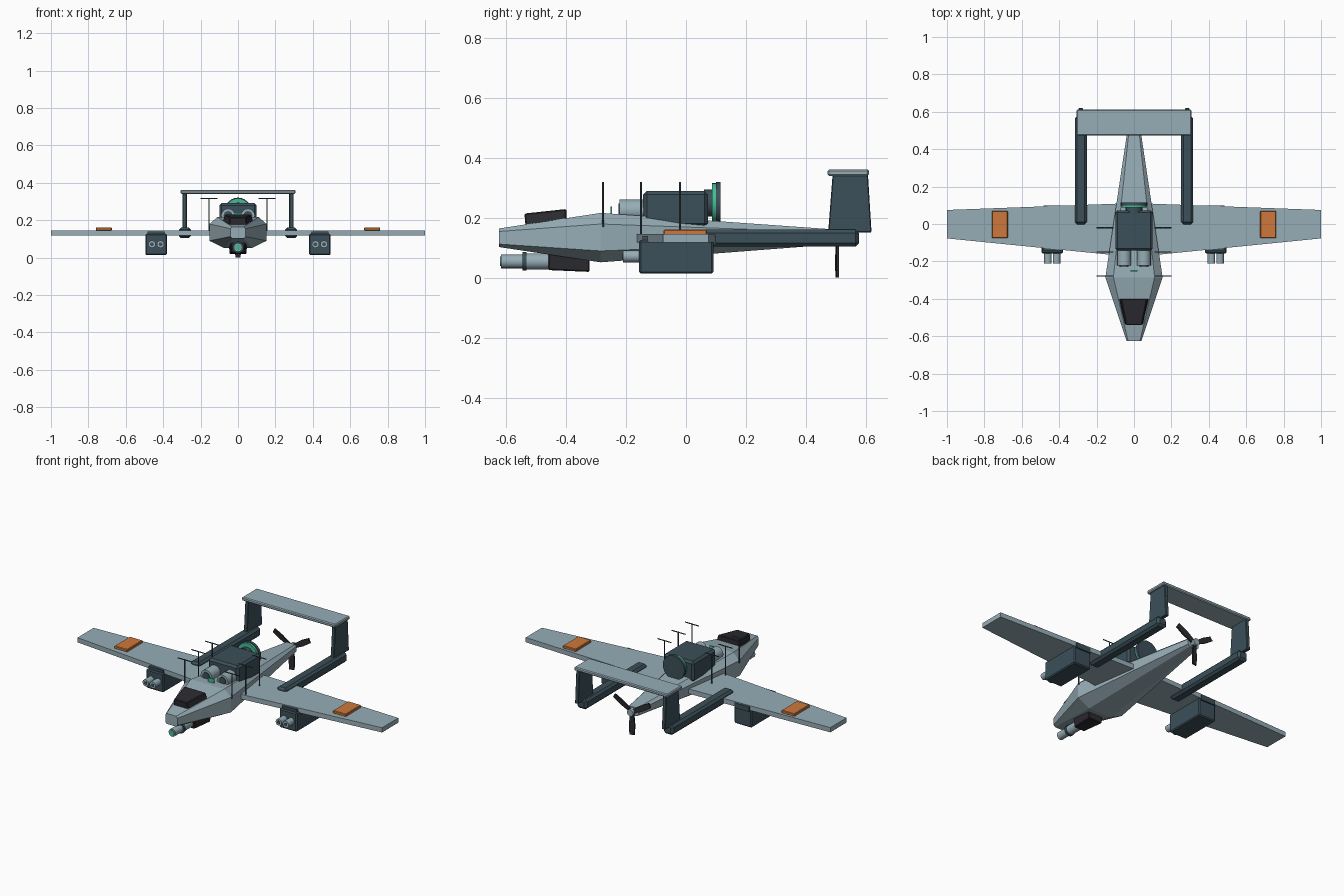
import bpy, bmesh, math
from mathutils import Matrix, Vector

if "Cube" in bpy.data.objects:
    bpy.data.objects.remove(bpy.data.objects["Cube"])


def material(name, rgb):
    m = bpy.data.materials.new(name)
    m.diffuse_color = (*rgb, 1)
    m.use_nodes = True
    m.node_tree.nodes["Principled BSDF"].inputs["Base Color"].default_value = m.diffuse_color
    return m


GREY = material("light_blue_grey", (0.31, 0.42, 0.47))
SLATE = material("dark_slate", (0.045, 0.08, 0.10))
BLACK = material("near_black", (0.024, 0.023, 0.03))
ORANGE = material("orange", (0.62, 0.19, 0.045))
GREEN = material("sensor_green", (0.06, 0.50, 0.30))


def finish(name, bm, mat, bevel=0, smooth=False):
    bmesh.ops.recalc_face_normals(bm, faces=bm.faces)
    me = bpy.data.meshes.new(name)
    bm.to_mesh(me)
    bm.free()
    me.materials.append(mat)
    ob = bpy.data.objects.new(name, me)
    bpy.context.collection.objects.link(ob)
    if bevel:
        mod = ob.modifiers.new("edge_bevel", 'BEVEL')
        mod.width, mod.segments = bevel, 1
    if smooth:
        bpy.context.view_layer.objects.active = ob
        ob.select_set(True)
        bpy.ops.object.shade_smooth_by_angle(angle=math.radians(35))
        ob.select_set(False)
    return ob


def loft(name, rings, mat, bevel=0):
    """Skin a list of closed rings of points and cap both ends."""
    bm = bmesh.new()
    vs = [[bm.verts.new(p) for p in r] for r in rings]
    n = len(vs[0])
    for a, b in zip(vs, vs[1:]):
        for i in range(n):
            bm.faces.new((a[i], a[(i + 1) % n], b[(i + 1) % n], b[i]))
    bm.faces.new(vs[0])
    bm.faces.new(vs[-1][::-1])
    return finish(name, bm, mat, bevel)


def box(name, x, y, z, mat, bevel=0):
    rings = [[(x[0], v, z[0]), (x[1], v, z[0]), (x[1], v, z[1]), (x[0], v, z[1])] for v in y]
    return loft(name, rings, mat, bevel)


def tube(name, a, b, r, mat, sides=16):
    a, b = Vector(a), Vector(b)
    bm = bmesh.new()
    rot = (b - a).to_track_quat('Z', 'Y').to_matrix().to_4x4()
    bmesh.ops.create_cone(bm, cap_ends=True, segments=sides, radius1=r, radius2=r,
                          depth=(b - a).length,
                          matrix=Matrix.Translation((a + b) / 2) @ rot)
    return finish(name, bm, mat, smooth=sides > 8)


def octagon(y, top, side, bottom, z0, z1, z2, z3):
    """Eight-sided section: half widths, then heights from bottom to top."""
    right = [(bottom, z0), (side, z1), (side, z2), (top, z3)]
    return [(x, y, z) for x, z in right] + [(-x, y, z) for x, z in reversed(right)]


# Fuselage
loft("fuselage", [octagon(-0.625, 0.032, 0.04, 0.03, 0.103, 0.113, 0.155, 0.165),
                  octagon(-0.285, 0.11, 0.153, 0.075, 0.052, 0.09, 0.18, 0.217),
                  octagon(0.495, 0.027, 0.036, 0.022, 0.112, 0.122, 0.152, 0.162)], GREY)

# Canopy, a tapered block on the sloping nose
loft("canopy", [[(-0.05, -0.535, 0.16), (0.05, -0.535, 0.16), (0.042, -0.54, 0.215), (-0.042, -0.54, 0.215)],
                [(-0.088, -0.40, 0.17), (0.088, -0.40, 0.17), (0.07, -0.40, 0.23), (-0.07, -0.40, 0.23)]],
     BLACK, 0.004)

# Wing, one piece from tip to tip
wing = [(-1, -0.077, 0.075), (0, -0.177, 0.112), (1, -0.077, 0.075)]
loft("wing", [[(x, f, 0.118), (x, b, 0.118), (x, b, 0.146), (x, f, 0.146)] for x, f, b in wing], GREY)

for s, side in ((1, "right"), (-1, "left")):
    # Wing markers
    box(side + "_wing_panel", (s * 0.675, s * 0.76), (-0.075, 0.07), (0.144, 0.161), ORANGE, 0.003)

    # Underwing pods with paired barrels
    box(side + "_pod", (s * 0.38, s * 0.495), (-0.157, 0.092), (0.014, 0.126), SLATE, 0.006)
    box(side + "_pod_pylon", (s * 0.39, s * 0.485), (-0.145, 0.10), (0.11, 0.14), SLATE)
    for x in (0.414, 0.46):
        tube(side + "_pod_barrel", (s * x, -0.21, 0.072), (s * x, -0.14, 0.072), 0.02, GREY, 12)
        tube(side + "_pod_bore", (s * x, -0.212, 0.072), (s * x, -0.205, 0.072), 0.01, SLATE, 12)

    # Tail booms and fins
    box(side + "_boom", (s * 0.252, s * 0.316), (-0.002, 0.578), (0.104, 0.162), SLATE, 0.012)
    fin = [(0.475, 0.62, 0.152), (0.49, 0.608, 0.347)]
    loft(side + "_fin", [[(s * 0.274, f, z), (s * 0.274, b, z), (s * 0.296, b, z), (s * 0.296, f, z)]
                         for f, b, z in fin], SLATE, 0.003)

    # Antenna masts with crossbars
    for y in (-0.278, -0.15, -0.02):
        tube(side + "_antenna_mast", (s * 0.155, y, 0.13 if y > -0.16 else 0.17), (s * 0.155, y, 0.32), 0.0035, SLATE, 8)
        tube(side + "_antenna_bar", (s * 0.11, y, 0.317), (s * 0.20, y, 0.317), 0.003, SLATE, 8)

    # Intake drums ahead of the dorsal housing
    tube(side + "_intake", (s * 0.053, -0.222, 0.225), (s * 0.053, -0.12, 0.225), 0.037, GREY)
    tube(side + "_intake_mouth", (s * 0.053, -0.226, 0.225), (s * 0.053, -0.22, 0.225), 0.024, SLATE)

# Tailplane
box("tailplane", (-0.307, 0.307), (0.473, 0.612), (0.341, 0.362), GREY, 0.005)

# Dorsal housing, rear disc and glowing ring
box("dorsal_housing", (-0.10, 0.10), (-0.143, 0.073), (0.17, 0.291), SLATE, 0.012)
tube("rear_disc", (0, 0.10, 0.25), (0, 0.116, 0.25), 0.071, SLATE, 24)
tube("rear_glow", (0, 0.087, 0.25), (0, 0.101, 0.25), 0.067, GREEN, 24)
tube("rear_shaft", (0, 0.06, 0.25), (0, 0.09, 0.25), 0.045, SLATE)
box("dorsal_sensor", (-0.02, 0.02), (-0.253, -0.247), (0.20, 0.238), GREEN)

# Chin turret
loft("chin_mount", [[(-0.035, -0.46, 0.026), (0.035, -0.46, 0.026), (0.04, -0.46, 0.10), (-0.04, -0.46, 0.10)],
                    [(-0.045, -0.322, 0.02), (0.045, -0.322, 0.02), (0.05, -0.322, 0.08), (-0.05, -0.322, 0.08)]],
     BLACK, 0.004)
tube("chin_body", (0, -0.54, 0.055), (0, -0.45, 0.055), 0.027, GREY)
tube("chin_collar", (0, -0.547, 0.055), (0, -0.533, 0.055), 0.031, SLATE)
tube("chin_barrel", (0, -0.618, 0.055), (0, -0.545, 0.055), 0.023, GREY)
tube("chin_lens", (0, -0.621, 0.055), (0, -0.616, 0.055), 0.016, GREEN)

# Pusher propeller: three twisted blades
tube("propeller_hub", (0, 0.485, 0.137), (0, 0.525, 0.137), 0.02, GREY, 12)
for i in range(3):
    rot = Matrix.Translation((0, 0.505, 0.137)) @ Matrix.Rotation(i * math.tau / 3, 4, 'Y')
    rings = []
    for r, w in ((0.01, 0.011), (0.08, 0.017), (0.135, 0.014)):
        rings.append([rot @ Vector((x, y + x * 0.15, -r))
                      for x, y in ((-w, -0.004), (w, -0.004), (w, 0.004), (-w, 0.004))])
    loft("propeller_blade", rings, BLACK)
